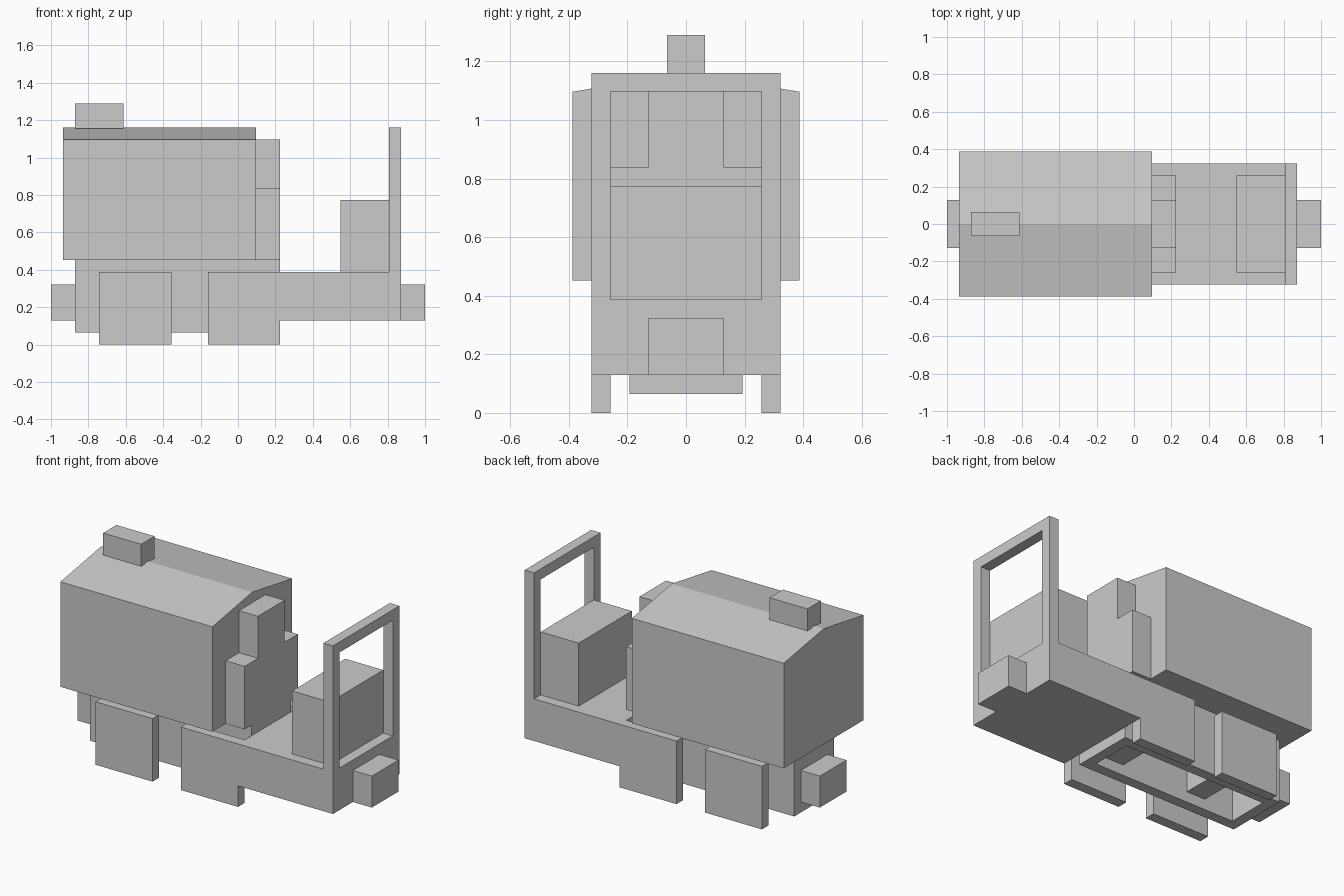
import bpy

if "Cube" in bpy.data.objects:
    bpy.data.objects.remove(bpy.data.objects["Cube"])

U = 2 / 31  # modelling unit: the whole vehicle is 31 units long


def mesh(name, verts, faces):
    me = bpy.data.meshes.new(name)
    me.from_pydata([tuple(c * U for c in v) for v in verts], [], faces)
    ob = bpy.data.objects.new(name, me)
    bpy.context.collection.objects.link(ob)
    return ob


def prism(name, outline, a, b, axis):
    """Extrude a counter-clockwise outline from a to b along x or y."""
    n = len(outline)
    if axis == 'x':
        verts = [(t, p, q) for t in (a, b) for p, q in outline]
    else:
        verts = [(p, -t, q) for t in (a, b) for p, q in outline]
        verts = [(p, t, q) for p, t, q in verts]
    faces = [tuple(reversed(range(n))), tuple(range(n, 2 * n))]
    faces += [(i, (i + 1) % n, n + (i + 1) % n, n + i) for i in range(n)]
    return mesh(name, verts, faces)


def box(name, x, y, z):
    """Box from ranges in units."""
    return prism(name, [(y[0], z[0]), (y[1], z[0]), (y[1], z[1]), (y[0], z[1])],
                 x[0], x[1], 'x')


# Main body with low gabled roof, and chimney on the ridge
prism("body", [(-6, 7), (6, 7), (6, 17), (0, 18), (-6, 17)], -14.5, 1.5, 'x')
box("chimney", (-13.5, -9.5), (-1, 1), (17.9, 20))

# Stepped front panel of the body
prism("front_panel", [(-4, 7), (4, 7), (4, 13), (2, 13), (2, 17),
                      (-2, 17), (-2, 13), (-4, 13)], 1.5, 3.5, 'x')

# Front deck and the box standing on it
box("front_deck", (3.5, 13.5), (-5, 5), (2, 6))
box("deck_box", (8.5, 12.5), (-4, 4), (6, 12))

# Open upright frame at the front edge
for side in (-1, 1):
    box("frame_post", (12.5, 13.5), sorted((4 * side, 5 * side)), (6, 18))
box("frame_top_bar", (12.5, 13.5), (-4, 4), (17, 18))

# Hollow chassis: two rails and a rear cross wall
for side in (-1, 1):
    box("chassis_rail", (-13.5, 3.5), sorted((2 * side, 3 * side)), (1, 7))
box("chassis_rear", (-13.5, -12.5), (-2, 2), (1, 7))
box("chassis_front", (2.5, 3.5), (-2, 2), (1, 7))

# Wheel covers with axles between them
for x0 in (-11.5, -2.5):
    for side in (-1, 1):
        box("wheel_cover", (x0, x0 + 6), sorted((4 * side, 5 * side)), (0, 6))
    box("axle", (x0 + 2, x0 + 4), (-4, 4), (2, 4))

# Couplers at both ends
box("front_coupler", (13.5, 15.5), (-2, 2), (2, 5))
box("rear_coupler", (-15.5, -13.5), (-2, 2), (2, 5))
